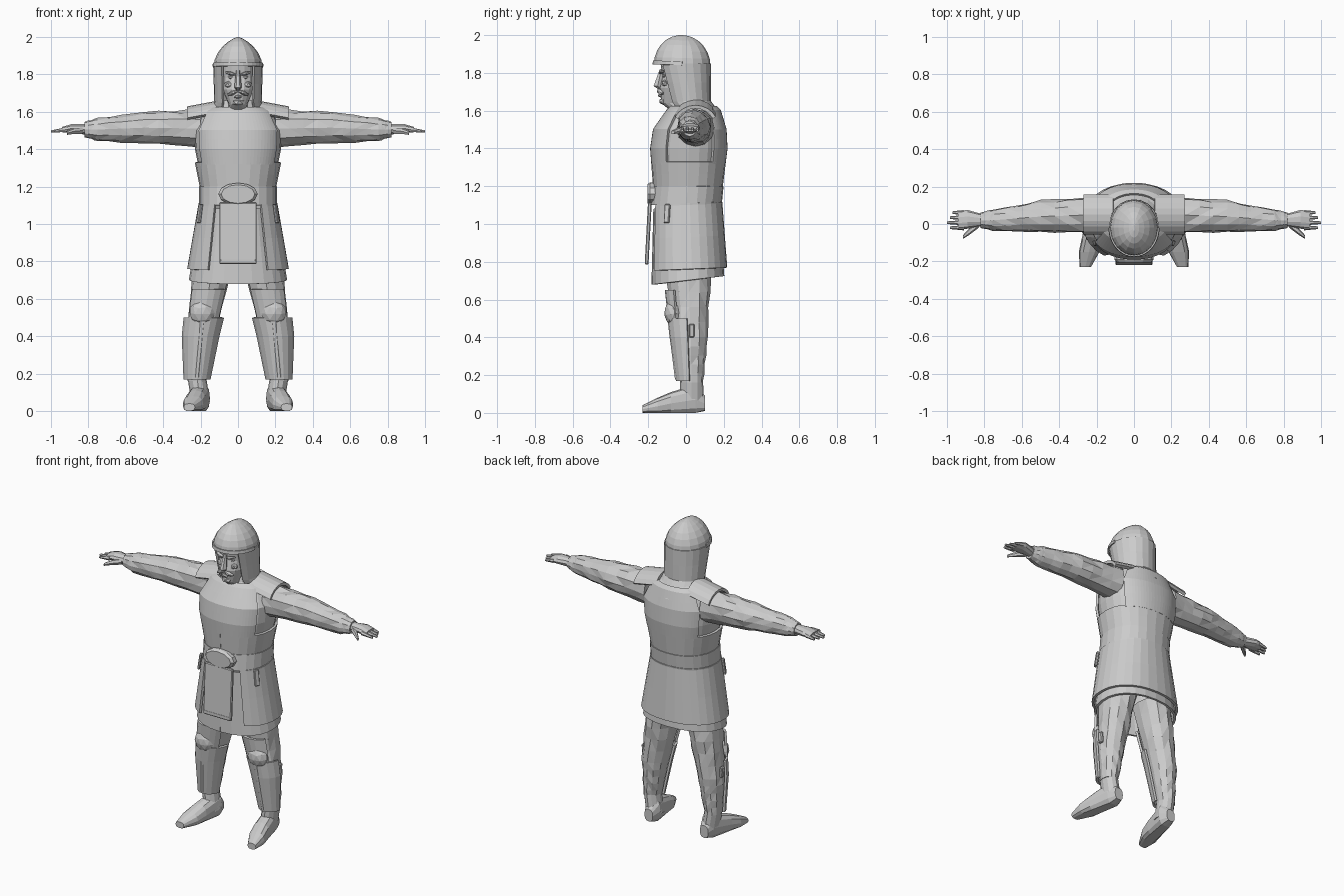
import bpy, bmesh, random
from math import sin, cos, pi, radians, copysign
from mathutils import Matrix, Euler, Vector

cube = bpy.data.objects.get("Cube")
if cube:
    bpy.data.objects.remove(cube)

grey = bpy.data.materials.new("plain grey")
grey.use_nodes = True
grey.diffuse_color = (.6, .6, .6, 1)
grey.node_tree.nodes["Principled BSDF"].inputs["Base Color"].default_value = grey.diffuse_color


def finish(bm, name, side=1, thick=0):
    """Mirror if needed, keep above ground, and link as a flat-shaded object."""
    for vert in bm.verts:
        vert.co.x *= side
        vert.co.z = max(vert.co.z, 0)
    bmesh.ops.recalc_face_normals(bm, faces=bm.faces)
    mesh = bpy.data.meshes.new(name)
    bm.to_mesh(mesh)
    bm.free()
    mesh.materials.append(grey)
    ob = bpy.data.objects.new(name, mesh)
    bpy.context.collection.objects.link(ob)
    if thick:
        mod = ob.modifiers.new("thickness", "SOLIDIFY")
        mod.thickness = thick
        mod.offset = 0


def sample(profile, level):
    """Interpolate (level, centre, centre, radius, radius) rows at one level."""
    for low, high in zip(profile, profile[1:]):
        if level <= high[0]:
            break
    blend = (level - low[0]) / (high[0] - low[0])
    return [a + (b - a) * blend for a, b in zip(low, high)]


def loft(name, profile, low=None, high=None, axis="Z", sides=16, sub=1, arc=None,
         grow=0, tilt=0, wobble=0, power=1, thick=.014, side=1):
    """Skin a slice of a profile; an arc (start, end) in degrees leaves an open shell."""
    random.seed(sides)
    low = profile[0][0] if low is None else low
    high = profile[-1][0] if high is None else high
    stops = [low] + [row[0] for row in profile if low < row[0] < high] + [high]
    levels = [a + (b - a) * k / sub for a, b in zip(stops, stops[1:]) for k in range(sub)]
    start, end = arc or (0, 360)
    bm = bmesh.new()
    loops = []
    for level in levels + [high]:
        _, a, b, ra, rb = sample(profile, level)
        loop = []
        for k in range(sides + 1 if arc else sides):
            angle = radians(start + (end - start) * k / sides)
            c, d = (copysign(abs(w) ** power, w) for w in (cos(angle), sin(angle)))
            swell = 1 + random.uniform(-wobble, wobble)
            u = a + (ra + grow) * c * swell
            v = b + (rb + grow) * d * swell
            co = {"X": (level, u, v), "Y": (u, level, v), "Z": (u, v, level + tilt * v)}[axis]
            loop.append(bm.verts.new(co))
        loops.append(loop)
    for p, q in zip(loops, loops[1:]):
        count = len(p)
        for k in range(count - 1 if arc else count):
            j = (k + 1) % count
            bm.faces.new((p[k], p[j], q[j], q[k]))
    if not arc:
        bm.faces.new(loops[0])
        bm.faces.new(loops[-1])
    if wobble:
        bmesh.ops.triangulate(bm, faces=bm.faces)
    finish(bm, name, side, thick if arc else 0)


def place(loc, size, turn):
    spin = Euler([radians(angle) for angle in turn]).to_matrix().to_4x4()
    return Matrix.Translation(Vector(loc)) @ spin @ Matrix.Diagonal((*size, 1))


def box(name, loc, size, turn=(0, 0, 0), side=1):
    bm = bmesh.new()
    bmesh.ops.create_cube(bm, size=1, matrix=place(loc, size, turn))
    bmesh.ops.bevel(bm, geom=bm.edges[:], offset=min(size) / 4, segments=1, affect="EDGES")
    finish(bm, name, side)


def ball(name, loc, size, turn=(0, 0, 0), side=1, detail=1):
    bm = bmesh.new()
    bmesh.ops.create_icosphere(bm, subdivisions=detail, radius=1, matrix=place(loc, size, turn))
    finish(bm, name, side)


# Main profiles that the clothing and armour follow
BODY = [(.7, 0, .01, .26, .19), (1.1, 0, 0, .19, .17), (1.2, 0, .01, .19, .17),
        (1.4, 0, .015, .23, .19), (1.5, 0, .02, .235, .18), (1.6, 0, .04, .18, .13),
        (1.64, 0, .04, .1, .09)]
LEG = [(.16, .22, .03, .05, .06), (.4, .2, .025, .08, .09), (.8, .13, .01, .11, .12)]
ARM = [(.2, .05, 1.51, .1, .1), (.5, .04, 1.515, .085, .085), (.75, .02, 1.505, .06, .06),
       (.82, .02, 1.505, .04, .04)]


def garment(name, low, high, grow, **options):
    loft(name, BODY, low, high, grow=grow, sides=24, sub=2, power=.9, **options)


# Torso, cuirass and belt
ALL_ROUND = (-90, 270)
garment("torso", 1.1, 1.64, 0)
garment("waist_plate", 1.18, 1.33, .008, arc=ALL_ROUND)
garment("breastplate", 1.32, 1.62, .008, arc=(-146, -34))
garment("backplate", 1.32, 1.62, .008, arc=(38, 142))
garment("belt", 1.1, 1.2, .012, arc=ALL_ROUND)
loft("buckle", [(-.205, 0, 1.16, .09, .05), (-.19, 0, 1.16, .105, .06), (-.16, 0, 1.16, .105, .06)],
     axis="Y", sides=12)

# Skirts and front flap
garment("under_skirt", .7, 1.1, -.004, arc=ALL_ROUND, tilt=.12)
garment("coat_skirt", .76, 1.11, .016, arc=(-56, 236), tilt=.04)
box("front_flap", (0, -.2, .95), (.2, .02, .33), (-3, 0, 0))
box("flap_hem", (0, -.212, .8), (.19, .012, .025))

# Head
loft("head", [(1.58, 0, .01, .06, .07), (1.64, 0, -.06, .05, .07), (1.72, 0, -.05, .085, .09),
              (1.78, 0, -.045, .09, .08), (1.85, 0, -.045, .09, .09)])
loft("nose", [(1.715, 0, -.14, .01, .01), (1.73, 0, -.15, .02, .025), (1.82, 0, -.13, .01, .01)],
     sides=6)
ball("lower_lip", (0, -.135, 1.68), (.025, .015, .01))
ball("chin", (0, -.12, 1.65), (.035, .025, .02))

# Helmet, neck guard and collar
dome = [(1.84 + .16 * sin(g), 0, -.02, .13 * cos(g) ** 1.5, .15 * cos(g))
        for g in (pi * k / 13 for k in range(7))]
loft("helmet", dome, tilt=-.03)
loft("helmet_brim", dome, high=1.86, arc=(-180, 0), grow=.003, tilt=-.03, thick=.008)
loft("neck_guard", [(1.55, 0, .08, .15, .115), (1.65, 0, .015, .12, .11), (1.85, 0, -.015, .126, .14)],
     arc=(-49, 229), sub=2)
loft("collar", [(1.57, 0, .02, .13, .11), (1.66, 0, .01, .1, .07)])

for side, word in ((1, "left_"), (-1, "right_")):
    # Face details
    ball(word + "moustache", (.03, -.135, 1.7), (.035, .02, .012), (0, 22, 15), side)
    ball(word + "eyebrow", (.04, -.13, 1.805), (.035, .015, .01), (0, -12, 15), side)
    ball(word + "eye", (.04, -.115, 1.785), (.015, .01, .01), side=side)
    ball(word + "cheekbone", (.05, -.11, 1.745), (.025, .02, .02), side=side)

    # Shoulder, arm and belt strap
    loft(word + "shoulder_pad", [(.11, .05, 1.55, .11, .1), (.27, .05, 1.52, .11, .1)], axis="X",
         sides=8, sub=2, arc=(25, 155), thick=.018, side=side)
    loft(word + "sleeve", ARM, axis="X", sides=12, sub=4, wobble=.06, side=side)
    box(word + "belt_strap", (.205, -.1, 1.055), (.015, .03, .1), (0, -8, -25), side)

    # Hand with evenly spread fingers
    loft(word + "palm", [(.8, .02, 1.505, .03, .03), (.89, .025, 1.51, .05, .025),
                         (.94, .02, 1.505, .05, .015)], axis="X", sides=10, side=side)
    for number, finger in enumerate(("index", "middle", "ring", "little")):
        y = .027 * number - .02
        tip = 1 - .015 * abs(number - 1)
        loft(word + finger + "_finger", [(.91, y, 1.506, .014, .014), (tip, y, 1.495, .007, .007)],
             axis="X", sides=6, side=side)
    loft(word + "thumb", [(.83, 0, 1.5, .02, .02), (.88, -.04, 1.495, .018, .016),
                          (.915, -.07, 1.485, .01, .01)], axis="X", sides=6, side=side)

    # Leg and leg armour
    loft(word + "trouser_leg", LEG, sides=12, sub=5, wobble=.055, side=side)
    loft(word + "greave", LEG, .17, .5, sides=8, grow=.015, arc=(-172, -8), side=side)
    loft(word + "thigh_guard", LEG, .5, .65, sides=6, grow=.012, arc=(-140, -40), side=side)
    loft(word + "greave_ridge", [(.18, .22, -.05, .015, .01), (.5, .19, -.09, .02, .01)],
         sides=6, side=side)
    ball(word + "knee_cap", (.19, -.065, .525), (.07, .05, .07), (8, 0, 0), side, detail=2)
    box(word + "greave_buckle", (.28, .03, .435), (.02, .03, .07), (0, 5, 0), side)

    # Boot
    loft(word + "boot_foot", [(-.23, .26, .02, .03, .02), (-.15, .24, .035, .055, .045),
                              (-.08, .225, .05, .055, .06), (.05, .2, .07, .05, .08),
                              (.1, .2, .05, .03, .04)], axis="Y", sides=12, power=.8, side=side)
    loft(word + "boot_ankle", [(.05, .2, .03, .05, .065), (.18, .22, .03, .05, .06)], sides=12, side=side)
